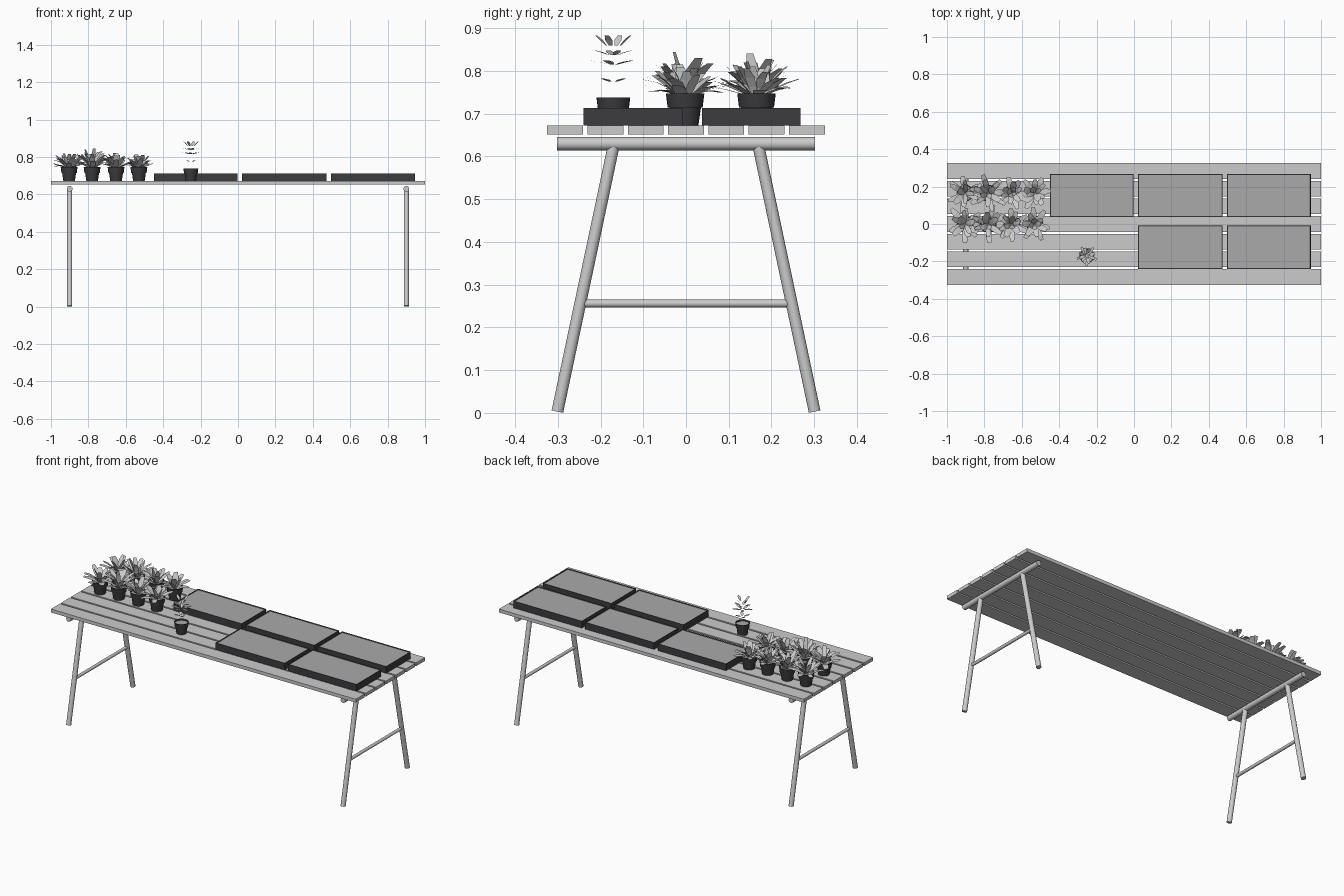
import bpy, bmesh, math, random
from mathutils import Vector

if "Cube" in bpy.data.objects:
    bpy.data.objects.remove(bpy.data.objects["Cube"])

dark = bpy.data.materials.new("dark_plastic")
dark.diffuse_color = (0.045, 0.045, 0.05, 1)
dark.use_nodes = True
dark.node_tree.nodes["Principled BSDF"].inputs["Base Color"].default_value = dark.diffuse_color


def make(name, bm, mat=None):
    me = bpy.data.meshes.new(name)
    bm.to_mesh(me)
    bm.free()
    ob = bpy.data.objects.new(name, me)
    bpy.context.collection.objects.link(ob)
    if mat:
        me.materials.append(mat)
    return ob


def smooth(ob):
    bpy.ops.object.select_all(action='DESELECT')
    ob.select_set(True)
    bpy.context.view_layer.objects.active = ob
    bpy.ops.object.shade_smooth_by_angle(angle=math.radians(35))


def box(name, lo, hi, mat=None):
    bm = bmesh.new()
    bmesh.ops.create_cube(bm, size=1)
    for v in bm.verts:
        v.co = [(l + h) / 2 + c * (h - l) for l, h, c in zip(lo, hi, v.co)]
    return make(name, bm, mat)


def tube(name, a, b, r):
    a, b = Vector(a), Vector(b)
    bm = bmesh.new()
    bmesh.ops.create_cone(bm, cap_ends=True, segments=20, radius1=r, radius2=r, depth=(b - a).length)
    ob = make(name, bm)
    ob.location = (a + b) / 2
    ob.rotation_euler = (b - a).to_track_quat('Z', 'Y').to_euler()
    smooth(ob)


def pot(name, x, y, z, s):
    # lathed pot with a thick rim band, open at the top with soil inside
    prof = [(0.031, 0), (0.037, 0.043), (0.041, 0.043), (0.045, 0.075), (0.041, 0.075), (0.040, 0.066)]
    n = 24
    bm = bmesh.new()
    rings = [[bm.verts.new((r * s * math.cos(2 * math.pi * i / n), r * s * math.sin(2 * math.pi * i / n), h * s))
              for i in range(n)] for r, h in prof]
    for a, b in zip(rings, rings[1:]):
        for i in range(n):
            j = (i + 1) % n
            bm.faces.new((a[i], a[j], b[j], b[i]))
    bm.faces.new(rings[0][::-1])
    soil = bm.faces.new(rings[-1])
    soil.material_index = 1
    ob = make(name, bm, dark)
    ob.data.materials.append(earth)
    ob.location = (x, y, z)
    smooth(ob)


def leaf(bm, base, az, elev, bend, length, widths):
    # flat strip that bends as it grows outward
    d = Vector((math.cos(az), math.sin(az), 0))
    side = Vector((-d.y, d.x, 0))
    p, rows = Vector(base), []
    for w in widths:
        rows.append((bm.verts.new(p - side * w / 2), bm.verts.new(p + side * w / 2)))
        p = p + (d * math.cos(elev) + Vector((0, 0, math.sin(elev)))) * length / (len(widths) - 1)
        elev += bend
    for a, b in zip(rows, rows[1:]):
        bm.faces.new((a[0], b[0], b[1], a[1]))


earth = bpy.data.materials.new("soil_grey")
earth.diffuse_color = (0.4, 0.4, 0.4, 1)
earth.use_nodes = True
earth.node_tree.nodes["Principled BSDF"].inputs["Base Color"].default_value = earth.diffuse_color
TOP = 0.672

# Table top slats
for i in range(7):
    y = (i - 3) * 0.0943
    box(f"slat_{i + 1}", (-1, y - 0.042, 0.652), (1, y + 0.042, TOP))

# Trestle legs
for x, s in ((-0.9, "left"), (0.9, "right")):
    tube(f"{s}_top_rail", (x, -0.302, 0.63), (x, 0.302, 0.63), 0.0155)
    tube(f"{s}_cross_bar", (x, -0.242, 0.256), (x, 0.242, 0.256), 0.009)
    for k, f in ((-1, "front"), (1, "back")):
        tube(f"{s}_{f}_leg", (x, k * 0.170, 0.622), (x, k * 0.301, 0.003), 0.0138)

# Seed trays: three at the back, two at the front
for j, (y0, y1) in enumerate(((0.038, 0.268), (-0.24, -0.008))):
    for i, (x0, x1) in enumerate(((-0.45, -0.003), (0.022, 0.474), (0.496, 0.945))):
        if j == 1 and i == 0:
            continue
        tray = box(f"tray_{j}_{i}", (x0, y0, TOP), (x1, y1, 0.713), dark)
        bm = bmesh.new()
        bm.from_mesh(tray.data)
        top = max(bm.faces, key=lambda f: f.calc_center_median().z)
        bmesh.ops.inset_region(bm, faces=[top], thickness=0.004)
        for v in top.verts:
            v.co.z -= 0.005
        top.material_index = 1
        bm.to_mesh(tray.data)
        bm.free()
        tray.data.materials.append(earth)

# Potted leafy plants: per column x, leaf length, and added steepness
cols = ((-0.903, 0.092, -0.15), (-0.78, 0.106, 0.05), (-0.652, 0.088, 0.0), (-0.53, 0.082, -0.05))
for j, y in enumerate((-0.002, 0.165)):
    for i, (x, length, steep) in enumerate(cols):
        rnd = random.Random(10 * j + i + 3)
        pot(f"pot_{j}_{i}", x, y, TOP, 1)
        bm = bmesh.new()
        for count, elev, k, start in ((6, 0.55, 1.0, 0.012), (6, 0.95, 0.98, 0.008), (4, 1.3, 0.95, 0.004)):
            turn = rnd.uniform(0, 6.28)
            for n in range(count):
                az = turn + n * 2 * math.pi / count + rnd.uniform(-0.25, 0.25)
                w = rnd.uniform(0.024, 0.036)
                base = (x + start * math.cos(az), y + start * math.sin(az), TOP + 0.066)
                leaf(bm, base, az, elev + steep + rnd.uniform(-0.1, 0.15), rnd.uniform(-0.3, -0.05),
                     length * k * rnd.uniform(0.85, 1.1), (w * 0.45, w * 0.9, w, w * 0.6))
        make(f"leaves_{j}_{i}", bm)

# Single seedling with sparse whorls of small leaves
px, py = -0.252, -0.17
pot("seedling_pot", px, py, TOP, 0.88)
rnd = random.Random(5)
bm = bmesh.new()
for z, count, elev, length, start in ((0.775, 4, 0.3, 0.03, 0.008), (0.815, 5, 0.25, 0.048, 0.008),
                                      (0.838, 4, 0.35, 0.034, 0.012), (0.86, 4, 0.8, 0.034, 0.018)):
    turn = rnd.uniform(0, 6.28)
    for n in range(count):
        az = turn + n * 2 * math.pi / count
        leaf(bm, (px + start * math.cos(az), py + start * math.sin(az), z), az, elev, -0.1, length,
             (0.009, 0.018, 0.011))
make("seedling_leaves", bm)
